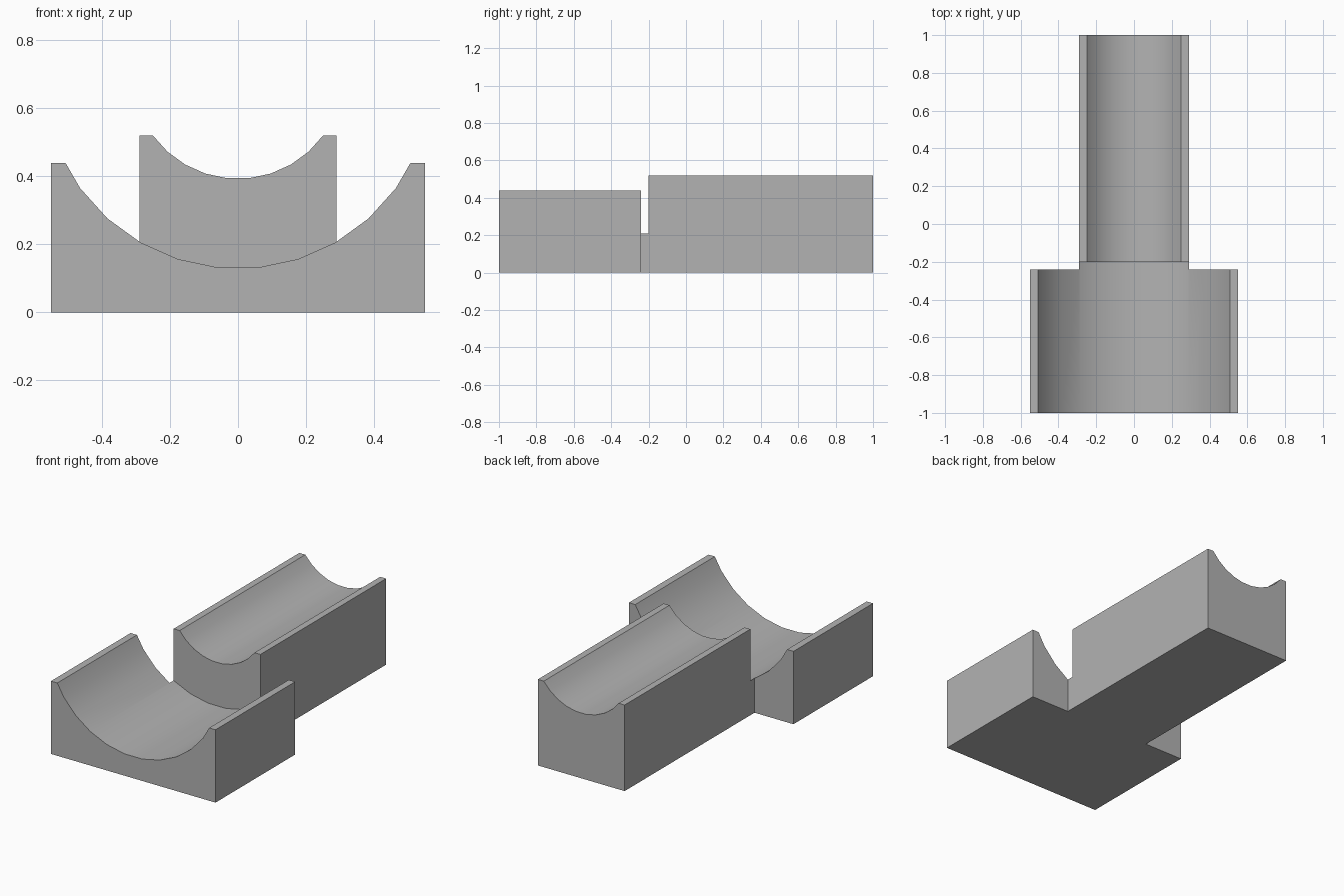
import bpy
import bmesh
from math import radians
from mathutils import Matrix

cube = bpy.data.objects.get("Cube")
if cube:
    bpy.data.objects.remove(cube, do_unlink=True)

AXIS_Z = 0.703          # shared axis height of both troughs
STEP_Y = -0.2           # where the wide trough meets the narrow one

grey = bpy.data.materials.new("plain grey")
grey.use_nodes = True
colour = (0.45, 0.45, 0.45, 1)
grey.diffuse_color = colour
grey.node_tree.nodes["Principled BSDF"].inputs["Base Color"].default_value = colour


def make_object(name, bm):
    mesh = bpy.data.meshes.new(name)
    bmesh.ops.recalc_face_normals(bm, faces=bm.faces)
    bm.to_mesh(mesh)
    bm.free()
    mesh.materials.append(grey)
    ob = bpy.data.objects.new(name, mesh)
    bpy.context.collection.objects.link(ob)
    return ob


def block(name, half_width, y0, y1, height):
    bm = bmesh.new()
    place = Matrix.Translation((0, (y0 + y1) / 2, height / 2))
    size = Matrix.Diagonal((2 * half_width, y1 - y0, height, 1))
    bmesh.ops.create_cube(bm, size=1, matrix=place @ size)
    return make_object(name, bm)


def trough_cutter(name, radius, y0, y1):
    # 30-sided cylinder along y with a flat side at the bottom
    bm = bmesh.new()
    turn = Matrix.Rotation(radians(90), 4, "X") @ Matrix.Rotation(radians(6), 4, "Z")
    place = Matrix.Translation((0, (y0 + y1) / 2, AXIS_Z))
    bmesh.ops.create_cone(bm, cap_ends=True, segments=30, radius1=radius,
                          radius2=radius, depth=y1 - y0, matrix=place @ turn)
    ob = make_object(name, bm)
    ob.hide_render = True
    return ob


# Wide front block joined to the long narrow back block
cradle = block("stepped_cradle", 0.55, -1, -0.24, 0.44)
steps = [
    ("UNION", block("back_block", 0.29, -0.5, 1, 0.52)),
    ("DIFFERENCE", trough_cutter("wide_trough", 0.574, -1.2, STEP_Y)),
    ("DIFFERENCE", trough_cutter("narrow_trough", 0.31, STEP_Y - 0.1, 1.2)),
]

# Apply the joins and cuts, then drop the helpers
bpy.ops.object.select_all(action="DESELECT")
bpy.context.view_layer.objects.active = cradle
cradle.select_set(True)
for operation, helper in steps:
    mod = cradle.modifiers.new(helper.name, "BOOLEAN")
    mod.operation = operation
    mod.solver = "EXACT"
    mod.object = helper
    bpy.ops.object.modifier_apply(modifier=mod.name)
    bpy.data.objects.remove(helper, do_unlink=True)

bpy.ops.object.shade_smooth_by_angle(angle=radians(30))
